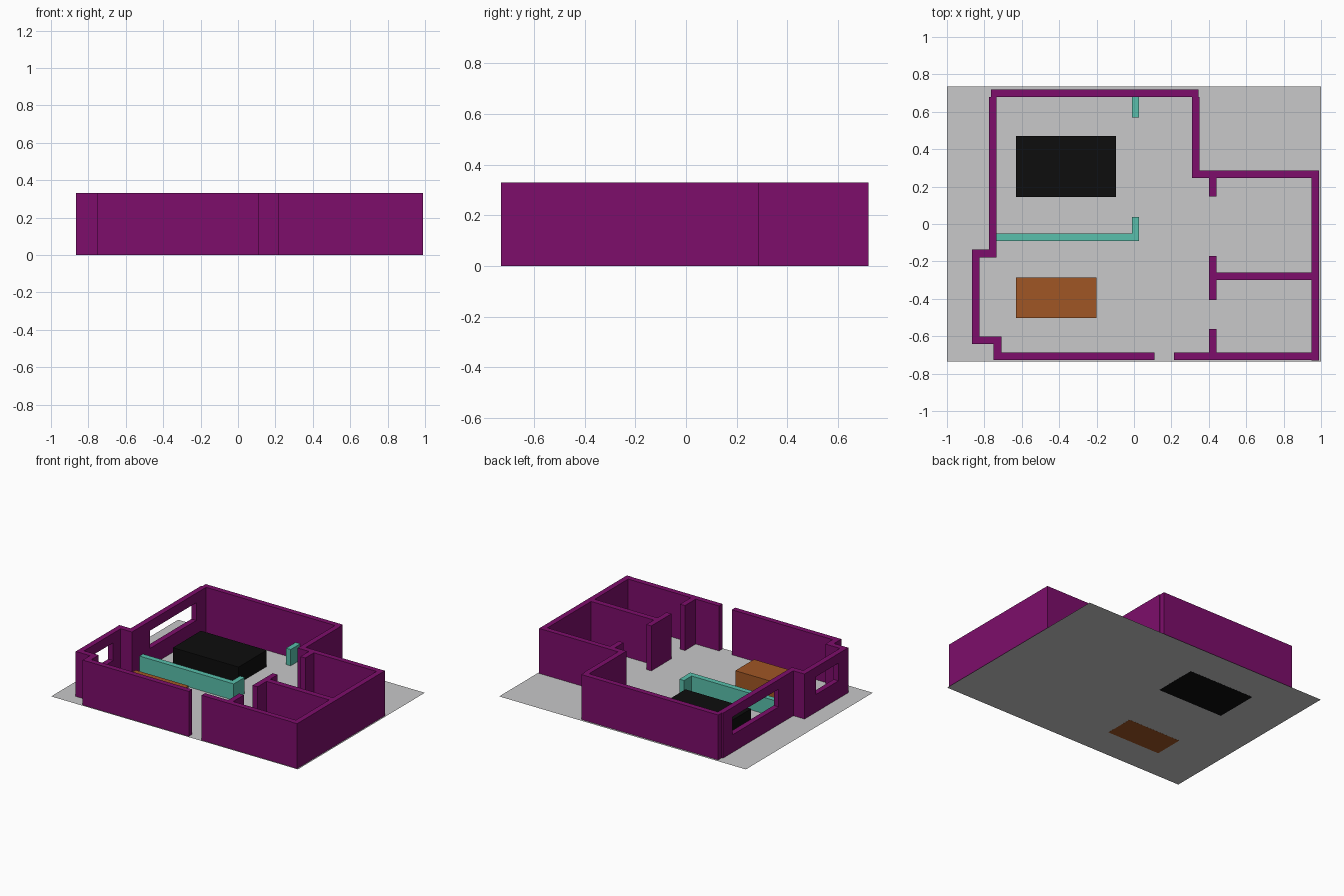
import bpy, bmesh

if "Cube" in bpy.data.objects:
    bpy.data.objects.remove(bpy.data.objects["Cube"])


def material(name, rgb):
    m = bpy.data.materials.new(name)
    m.diffuse_color = (*rgb, 1)
    m.use_nodes = True
    m.node_tree.nodes["Principled BSDF"].inputs["Base Color"].default_value = m.diffuse_color
    return m


GREY = material("floor_grey", (0.58, 0.58, 0.585))
PURPLE = material("wall_purple", (0.205, 0.004, 0.147))
TEAL = material("divider_teal", (0.10, 0.527, 0.413))
BLACK = material("block_black", (0.004, 0.004, 0.004))
BROWN = material("block_brown", (0.352, 0.093, 0.018))

WALL_H, LOW_H = 0.33, 0.12
BASE = 0.0005            # walls rest just on the floor sheet
SILL, HEAD = 0.13, 0.26  # window opening heights


def finish(name, bm, mat):
    bmesh.ops.recalc_face_normals(bm, faces=bm.faces)
    mesh = bpy.data.meshes.new(name)
    bm.to_mesh(mesh)
    bm.free()
    mesh.materials.append(mat)
    obj = bpy.data.objects.new(name, mesh)
    bpy.context.collection.objects.link(obj)
    return obj


def box(name, x0, x1, y0, y1, z0, z1, mat):
    bm = bmesh.new()
    bmesh.ops.create_cube(bm, size=1)
    for v in bm.verts:
        v.co = (x1 if v.co.x > 0 else x0,
                y1 if v.co.y > 0 else y0,
                z1 if v.co.z > 0 else z0)
    return finish(name, bm, mat)


def window_wall(name, x0, x1, y0, y1, w0, w1):
    """Wall along y with one rectangular opening from w0 to w1."""
    def ring(x, a, b, lo, hi):
        return [bm.verts.new((x, y, z)) for y, z in ((a, lo), (b, lo), (b, hi), (a, hi))]
    bm = bmesh.new()
    rings = [ring(x0, y0, y1, BASE, WALL_H), ring(x1, y0, y1, BASE, WALL_H),
             ring(x1, w0, w1, SILL, HEAD), ring(x0, w0, w1, SILL, HEAD)]
    for i in range(4):
        a, b = rings[i], rings[(i + 1) % 4]
        for k in range(4):
            n = (k + 1) % 4
            bm.faces.new((a[k], a[n], b[n], b[k]))
    return finish(name, bm, PURPLE)


# Floor sheet
bm = bmesh.new()
bmesh.ops.create_grid(bm, x_segments=1, y_segments=1, size=1)
for v in bm.verts:
    v.co.y *= 0.735
finish("floor", bm, GREY)

# Full-height walls: x0, x1, y0, y1
walls = {
    "back_wall": (-0.765, 0.345, 0.68, 0.72),
    "back_step_wall": (0.31, 0.35, 0.25, 0.68),
    "side_room_back_wall": (0.31, 0.95, 0.247, 0.287),
    "right_wall": (0.95, 0.99, -0.73, 0.287),
    "front_wall_right": (0.213, 0.95, -0.727, -0.687),
    "front_wall_left": (-0.75, 0.11, -0.727, -0.687),
    "front_corner_wall": (-0.75, -0.708, -0.687, -0.602),
    "bay_front_wall": (-0.866, -0.708, -0.642, -0.602),
    "bay_back_wall": (-0.866, -0.735, -0.178, -0.136),
    "partition_back": (0.402, 0.442, 0.148, 0.247),
    "partition_middle": (0.402, 0.442, -0.405, -0.172),
    "partition_front": (0.402, 0.442, -0.687, -0.562),
    "room_divider_wall": (0.442, 0.95, -0.30, -0.258),
}
for name, ext in walls.items():
    box(name, *ext, BASE, WALL_H, PURPLE)

# Left walls with windows
window_wall("left_window_wall", -0.775, -0.735, -0.136, 0.68, 0.033, 0.567)
window_wall("bay_window_wall", -0.866, -0.826, -0.602, -0.178, -0.53, -0.266)

# Low dividers
box("low_divider", -0.735, -0.01, -0.09, -0.05, BASE, LOW_H, TEAL)
box("low_divider_return", -0.01, 0.028, -0.09, 0.037, BASE, LOW_H, TEAL)
box("low_back_stub", -0.01, 0.028, 0.57, 0.68, BASE, LOW_H, TEAL)

# Furniture blocks
box("large_block", -0.63, -0.097, 0.145, 0.47, -BASE, LOW_H, BLACK)
box("small_block", -0.63, -0.20, -0.502, -0.285, -BASE, LOW_H, BROWN)
